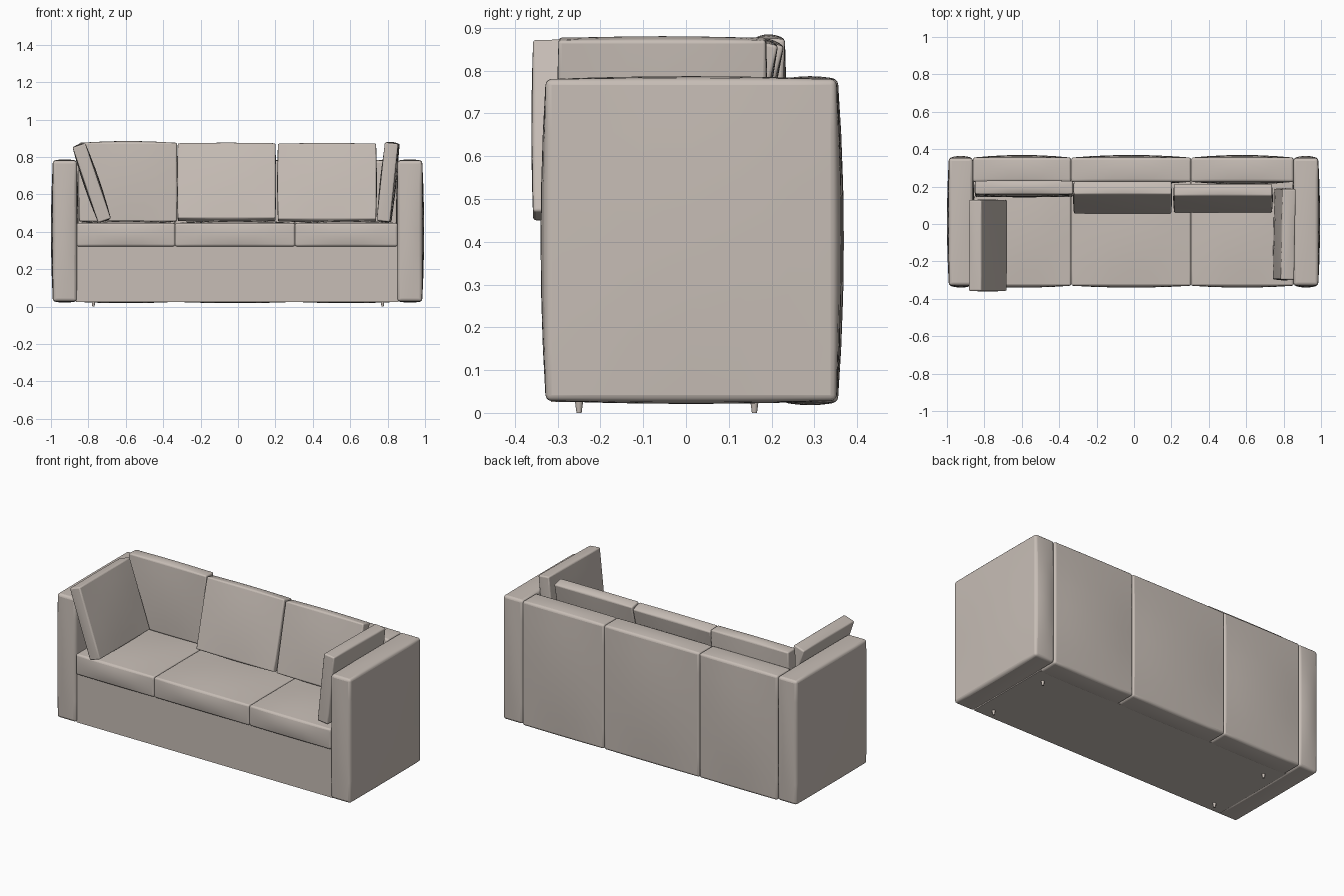
import bpy, bmesh, math
from mathutils import Vector

if "Cube" in bpy.data.objects:
    bpy.data.objects.remove(bpy.data.objects["Cube"])


def material(name, rgb):
    m = bpy.data.materials.new(name)
    m.diffuse_color = (*rgb, 1)
    m.use_nodes = True
    m.node_tree.nodes["Principled BSDF"].inputs["Base Color"].default_value = m.diffuse_color
    return m


FABRIC = material("warm_grey_fabric", (0.57, 0.51, 0.465))


def finish(name, bm, loc, rot=(0, 0, 0), bevel=0.0):
    me = bpy.data.meshes.new(name)
    bm.to_mesh(me)
    bm.free()
    me.materials.append(FABRIC)
    ob = bpy.data.objects.new(name, me)
    bpy.context.collection.objects.link(ob)
    ob.location = loc
    ob.rotation_euler = [math.radians(a) for a in rot]
    if bevel:
        mod = ob.modifiers.new("soft_edges", "BEVEL")
        mod.width = bevel
        mod.segments = 3
        mod.limit_method = "ANGLE"
        mod.angle_limit = math.radians(50)
        mod.use_clamp_overlap = False
    bpy.ops.object.select_all(action="DESELECT")
    ob.select_set(True)
    bpy.context.view_layer.objects.active = ob
    bpy.ops.object.shade_smooth_by_angle(angle=math.radians(40))
    return ob


def pad(name, loc, size, puff, rot=(0, 0, 0), bevel=0.01):
    """Upholstered block whose faces swell outward by puff (x, y, z)."""
    bm = bmesh.new()
    bmesh.ops.create_cube(bm, size=2)
    bmesh.ops.subdivide_edges(bm, edges=bm.edges[:], cuts=5, use_grid_fill=True)
    for v in bm.verts:
        p = v.co.copy()
        w = [1 - c * c for c in p]
        v.co = Vector([p[i] * (size[i] / 2 + puff[i] * w[(i + 1) % 3] * w[(i + 2) % 3])
                       for i in range(3)])
    return finish(name, bm, loc, rot, bevel)


def span(name, lo, hi, puff, bevel=0.01):
    lo, hi = Vector(lo), Vector(hi)
    return pad(name, (lo + hi) / 2, hi - lo, puff, bevel=bevel)


# Arms
span("left_arm", (-0.99, -0.328, 0.028), (-0.862, 0.352, 0.78), (0.01, 0.012, 0.007), 0.014)
span("right_arm", (0.853, -0.328, 0.028), (0.985, 0.352, 0.78), (0.01, 0.012, 0.007), 0.014)

# Base frame
span("base", (-0.865, -0.315, 0.025), (0.857, 0.24, 0.33), (0, 0, 0), 0)

# Three seat cushions and the three back panels behind them
seams = (-0.862, -0.336, 0.305, 0.853)
for i in range(3):
    a, b = seams[i], seams[i + 1]
    span(f"seat_cushion_{i + 1}", (a, -0.33, 0.322), (b, 0.23, 0.446), (0, 0.01, 0.015))
    span(f"back_panel_{i + 1}", (a, 0.225, 0.025), (b, 0.355, 0.78), (0, 0.014, 0.007), 0.012)

# Loose back cushions, each leaning differently
pad("back_cushion_left", (-0.588, 0.188, 0.665), (0.522, 0.072, 0.42), (0.004, 0.008, 0.01), (-2, 0, 0), 0.007)
pad("back_cushion_middle", (-0.061, 0.142, 0.665), (0.522, 0.072, 0.415), (0.004, 0.008, 0.008), (-14.5, 0, 0), 0.007)
pad("back_cushion_right", (0.476, 0.138, 0.663), (0.525, 0.066, 0.415), (0.004, 0.008, 0.008), (-12.5, 0, 0), 0.007)

# Side cushions leaning on the arms
pad("side_cushion_left", (-0.782, -0.115, 0.661), (0.072, 0.485, 0.425), (0.008, 0.004, 0.006), (0, -18.8, 0), 0.007)
pad("side_cushion_right", (0.803, -0.055, 0.665), (0.072, 0.485, 0.42), (0.008, 0.004, 0.006), (0, 6, -1), 0.007)

# Small tapered feet
for sx in (-1, 1):
    for y, row in ((-0.25, "front"), (0.16, "back")):
        bm = bmesh.new()
        bmesh.ops.create_cone(bm, cap_ends=True, segments=16, radius1=0.006,
                              radius2=0.01, depth=0.03)
        finish(f"{row}_{'left' if sx < 0 else 'right'}_foot", bm, (sx * 0.773, y, 0.015))
